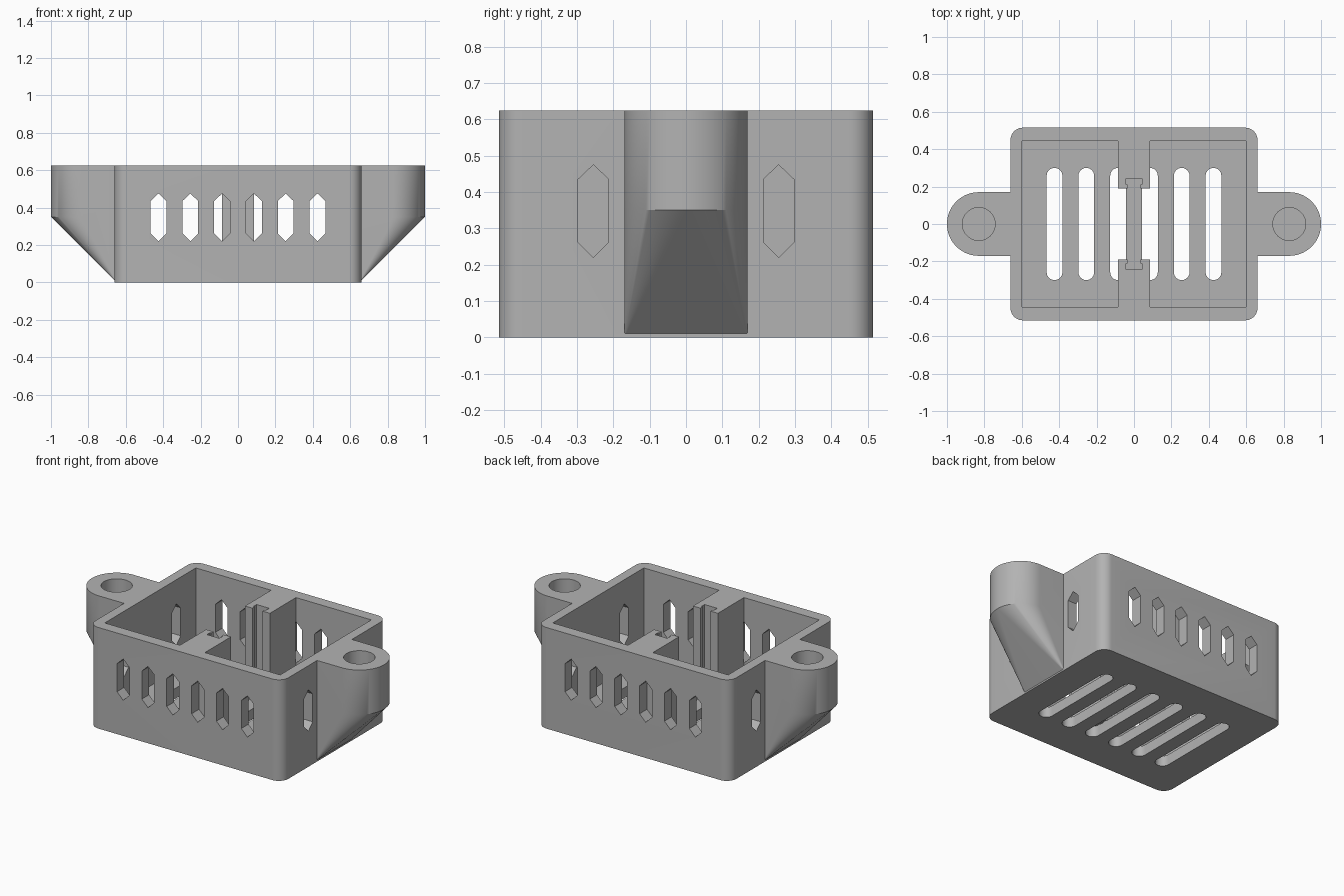
import bpy, bmesh, math

if "Cube" in bpy.data.objects:
    bpy.data.objects.remove(bpy.data.objects["Cube"])

H = 0.625                        # overall height
HX, HY = 0.66, 0.515             # half size of the case
IX, IY = 0.6, 0.445              # half size of the cavity
FLOOR = 0.065
PITCH = 0.17                     # spacing of the vents
VENT = 0.042                     # half width of a vent
EAR_X, EAR_R, EAR_Z = 0.83, 0.17, 0.35

grey = bpy.data.materials.new("plain grey")
grey.use_nodes = True
grey.diffuse_color = (0.45, 0.45, 0.45, 1)
grey.node_tree.nodes["Principled BSDF"].inputs["Base Color"].default_value = grey.diffuse_color


def make(name, bm):
    bmesh.ops.recalc_face_normals(bm, faces=bm.faces[:])
    mesh = bpy.data.meshes.new(name)
    bm.to_mesh(mesh)
    bm.free()
    mesh.materials.append(grey)
    obj = bpy.data.objects.new(name, mesh)
    bpy.context.collection.objects.link(obj)
    return obj


def prism(bm, outline, low, high, place):
    """Extrude a 2D outline from low to high; place maps (u, v, w) to a point."""
    a = [bm.verts.new(place(u, v, low)) for u, v in outline]
    b = [bm.verts.new(place(u, v, high)) for u, v in outline]
    bm.faces.new(a)
    bm.faces.new(b[::-1])
    for i in range(len(a)):
        j = (i + 1) % len(a)
        bm.faces.new((a[i], a[j], b[j], b[i]))


def upright(u, v, w):
    return (u, v, w)


def arc(cx, cy, r, start, end, steps):
    return [(cx + r * math.cos(math.radians(start + (end - start) * i / steps)),
             cy + r * math.sin(math.radians(start + (end - start) * i / steps)))
            for i in range(steps + 1)]


def combine(target, tool, operation):
    mod = target.modifiers.new(operation.lower(), "BOOLEAN")
    mod.operation = operation
    mod.solver = "EXACT"
    mod.object = tool
    bpy.context.view_layer.objects.active = target
    bpy.ops.object.modifier_apply(modifier=mod.name)
    bpy.data.objects.remove(tool)


# Case with rounded upright corners
R = 0.065
outline = []
for k, (sx, sy) in enumerate([(1, 1), (-1, 1), (-1, -1), (1, -1)]):
    outline += arc(sx * (HX - R), sy * (HY - R), R, 90 * k, 90 * k + 90, 10)
bm = bmesh.new()
prism(bm, outline, 0, H, upright)
case = make("vented_case", bm)

# Mounting ears: round boss hulled to an upright line inside the wall
for s in (1, -1):
    bm = bmesh.new()
    for z in (EAR_Z, H):
        for x, y in arc(EAR_X, 0, EAR_R, -90, 90, 40):
            bm.verts.new((s * x, y, z))
    for y in (-EAR_R, EAR_R):
        for z in (0, H):
            bm.verts.new((s * (EAR_X + EAR_R - EAR_Z), y, z))
    bmesh.ops.convex_hull(bm, input=bm.verts[:])
    combine(case, make("mounting_ear", bm), "UNION")

# Cavity outline, leaving two pillars with undercut board grooves
quarter = [(IX, 0), (IX, IY), (0.085, IY), (0.085, 0.19), (0.035, 0.19),
           (0.035, 0.212), (0.043, 0.212), (0.043, 0.243)]
half = quarter + [(-x, y) for x, y in quarter[::-1]]
outline = half + [(x, -y) for x, y in half[::-1] if y > 0]
bm = bmesh.new()
prism(bm, outline, FLOOR, H + 0.1, upright)
combine(case, make("cavity", bm), "DIFFERENCE")

# Wall vents, floor slots and screw holes
hexagon = [(0, 0.475), (VENT, 0.435), (VENT, 0.262),
           (0, 0.22), (-VENT, 0.262), (-VENT, 0.435)]
slot = (arc(0, 0.3 - VENT, VENT, 0, 180, 16) + arc(0, VENT - 0.3, VENT, 180, 360, 16))
bm = bmesh.new()
for i in range(6):
    c = (i - 2.5) * PITCH
    prism(bm, slot, -0.1, FLOOR + 0.003, lambda u, v, w: (u + c, v, w))
    for s in (1, -1):
        prism(bm, hexagon, IY - 0.003, HY + 0.1, lambda u, v, w: (u + c, s * w, v))
for s in (1, -1):
    for c in (-1.5 * PITCH, 1.5 * PITCH):
        prism(bm, hexagon, IX - 0.003, HX + 0.1, lambda u, v, w: (s * w, u + c, v))
    hole = arc(s * EAR_X, 0, 0.088, 0, 360, 40)[:-1]
    prism(bm, hole, EAR_Z, H + 0.1, upright)
combine(case, make("openings", bm), "DIFFERENCE")

# Smooth the round parts, keep the edges sharp
bpy.ops.object.select_all(action="DESELECT")
case.select_set(True)
bpy.context.view_layer.objects.active = case
bpy.ops.object.shade_smooth_by_angle(angle=math.radians(30))
